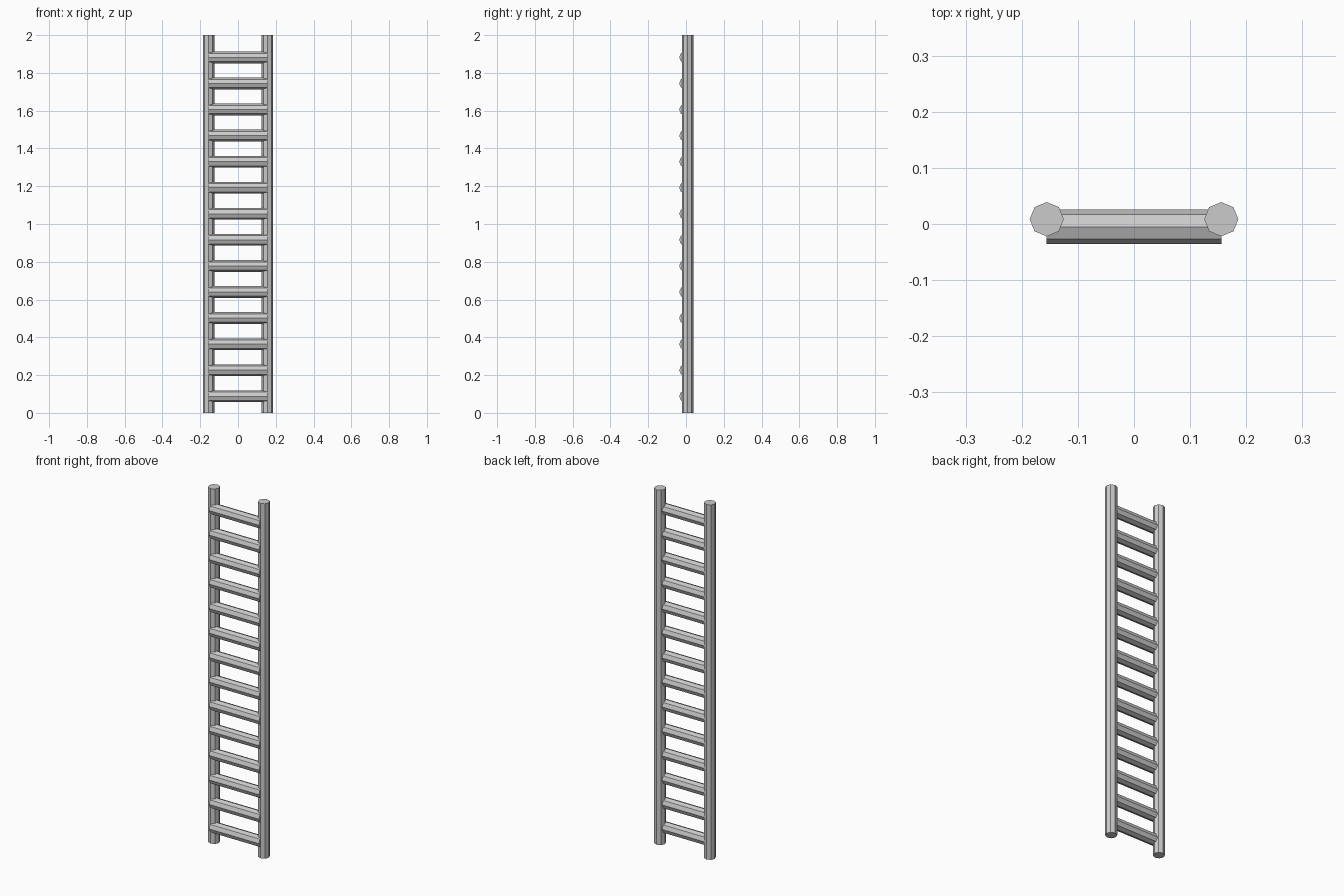
import bpy
from math import pi

if "Cube" in bpy.data.objects:
    bpy.data.objects.remove(bpy.data.objects["Cube"])

# Single grey material
grey = bpy.data.materials.new("light_grey")
grey.diffuse_color = (0.6, 0.6, 0.6, 1)
grey.use_nodes = True
grey.node_tree.nodes["Principled BSDF"].inputs["Base Color"].default_value = grey.diffuse_color


def bar(name, radius, length, location, rotation=(0, 0, 0)):
    """Eight-sided flat-shaded bar with corners on its local axes."""
    bpy.ops.mesh.primitive_cylinder_add(
        vertices=8, radius=radius, depth=length,
        location=location, rotation=rotation)
    ob = bpy.context.object
    ob.name = name
    ob.data.materials.append(grey)
    return ob


HALF_WIDTH = 0.1555   # rail centre distance from the middle
RUNGS = 14

# Upright rails
for side, sx in (("left", -1), ("right", 1)):
    bar(side + "_rail", 0.0305, 2.0, (sx * HALF_WIDTH, 0.0085, 1.0))

# Rungs, set slightly forward and ending at the rail centres
for i in range(RUNGS):
    bar(f"rung_{i + 1}", 0.031, 2 * HALF_WIDTH,
        (0, -0.005, 0.088 + i * 0.138), (0, pi / 2, 0))
